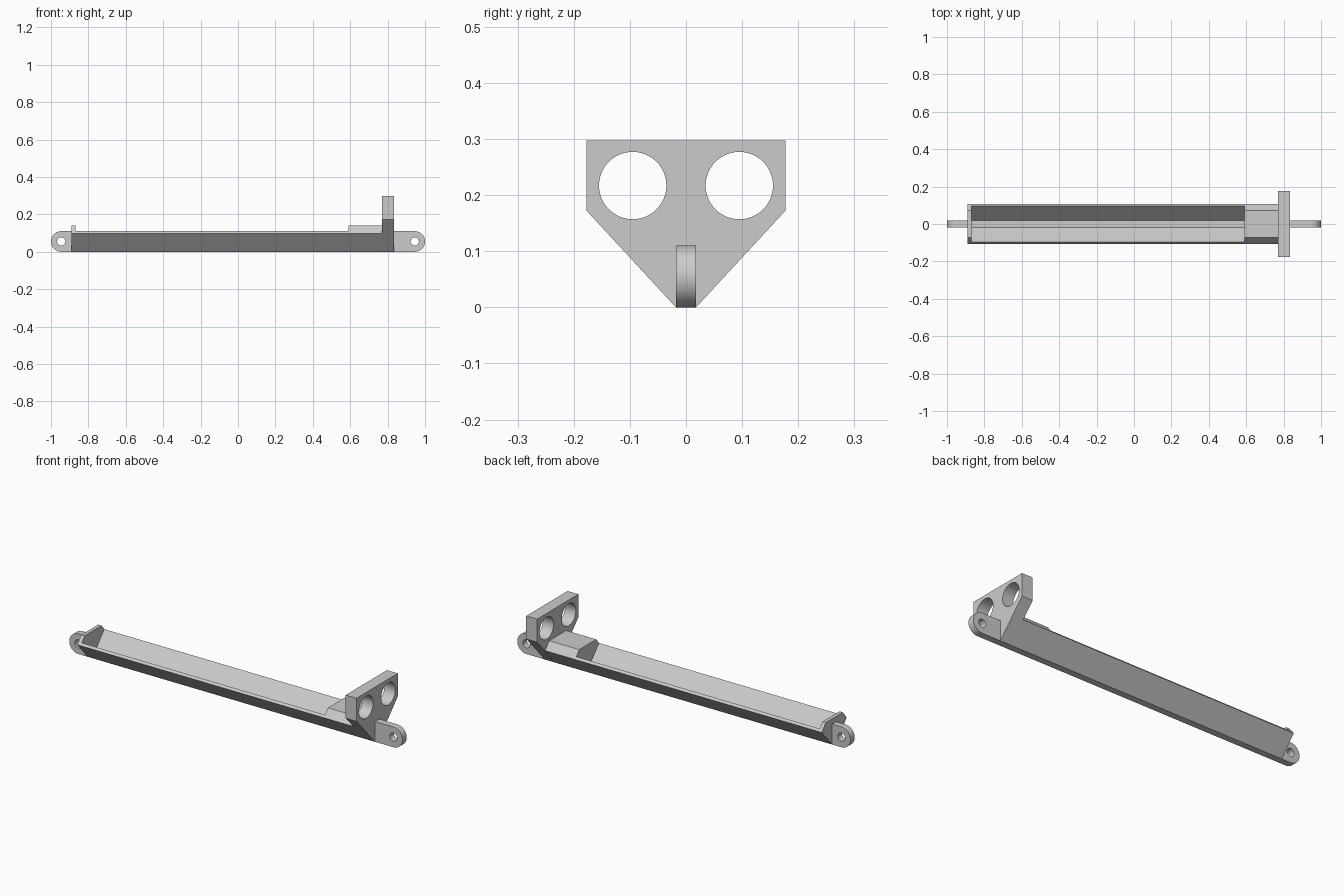
import bpy, bmesh, math
from mathutils import Vector

cube = bpy.data.objects.get("Cube")
if cube:
    bpy.data.objects.remove(cube, do_unlink=True)

grey = bpy.data.materials.new("light_grey")
grey.use_nodes = True
colour = (0.6, 0.6, 0.6, 1)
grey.diffuse_color = colour
grey.node_tree.nodes["Principled BSDF"].inputs["Base Color"].default_value = colour


def arc(cx, cz, r, start=0, sweep=360, n=64):
    """Points on a circle, or on part of one."""
    count = n if sweep == 360 else n + 1
    angles = [math.radians(start + sweep * i / n) for i in range(count)]
    return [(cx + r * math.cos(a), cz + r * math.sin(a)) for a in angles]


def mirrored(half):
    """Close a right-hand half outline, listed bottom to top."""
    return half + [(-y, z) for y, z in reversed(half)]


def prism(name, loops, place, depth):
    """Fill an outline with optional holes and extrude it."""
    bm = bmesh.new()
    edges = []
    for loop in loops:
        verts = [bm.verts.new(place(u, v)) for u, v in loop]
        edges += [bm.edges.new((verts[i - 1], verts[i])) for i in range(len(verts))]
    bmesh.ops.triangle_fill(bm, edges=edges, use_beauty=True)
    out = bmesh.ops.extrude_face_region(bm, geom=bm.faces[:], use_keep_orig=True)
    moved = [g for g in out["geom"] if isinstance(g, bmesh.types.BMVert)]
    bmesh.ops.translate(bm, verts=moved, vec=Vector(depth))
    bmesh.ops.recalc_face_normals(bm, faces=bm.faces[:])
    mesh = bpy.data.meshes.new(name)
    bm.to_mesh(mesh)
    bm.free()
    mesh.materials.append(grey)
    obj = bpy.data.objects.new(name, mesh)
    bpy.context.collection.objects.link(obj)
    bpy.ops.object.select_all(action="DESELECT")
    obj.select_set(True)
    bpy.context.view_layer.objects.active = obj
    bpy.ops.object.shade_smooth_by_angle(angle=math.radians(30))
    return obj


def along_x(name, loops, x0, x1):
    return prism(name, loops, lambda y, z: (x0, y, z), (x1 - x0, 0, 0))


# Open V-shaped channel with a narrow flat floor
foot, rim, lip = (0.018, 0), (0.107, 0.099), (0.097, 0.111)
channel = [foot, rim, lip, (0.018, 0.023)]
along_x("channel", [mirrored(channel)], -0.87, 0.59)

# Solid end stop and mounting block share one chamfered section
solid = mirrored([foot, rim, (0.073, 0.14)])
along_x("end_stop", [solid], -0.89, -0.87)
along_x("mounting_block", [solid], 0.59, 0.77)

# Upright bracket with two round openings
bracket = mirrored([foot, (0.177, 0.172), (0.177, 0.297)])
openings = [arc(s * 0.095, 0.217, 0.06) for s in (-1, 1)]
along_x("sensor_bracket", [bracket] + openings, 0.77, 0.835)

# Rounded hinge tabs with pin holes at both ends
for name, side, root in (("left_hinge_tab", 1, 0.835), ("right_hinge_tab", -1, 0.89)):
    r = 0.055
    outline = [(root, 0)] + arc(1 - r, r, r, -90, 180, 40) + [(root, 2 * r)]
    hole = arc(1 - r, r, 0.022, n=40)
    prism(name, [outline, hole], lambda u, z: (side * u, -0.018, z), (0, 0.036, 0))
